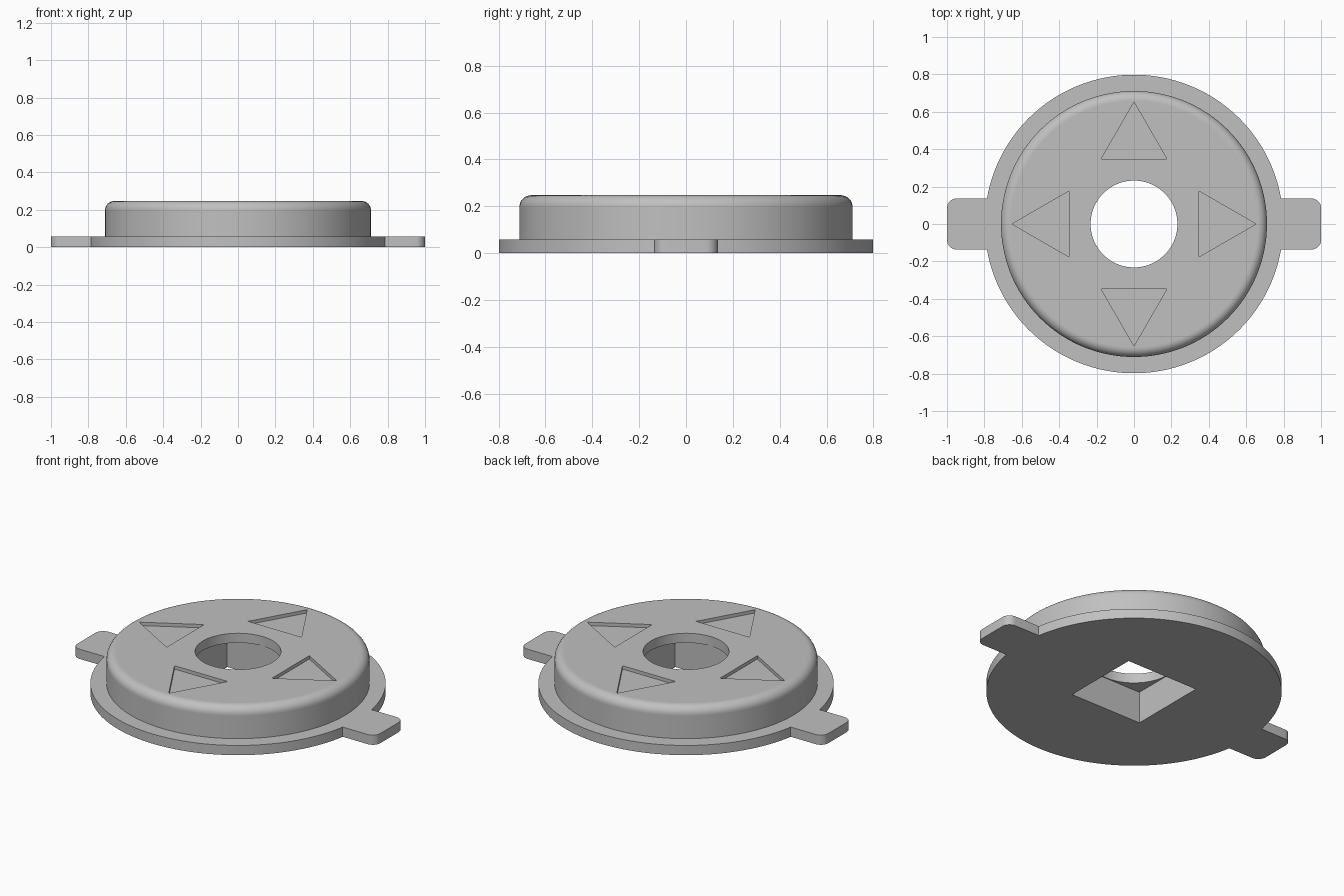
import bpy, bmesh
from math import pi, sin, cos, asin, radians

cube = bpy.data.objects.get("Cube")
if cube:
    bpy.data.objects.remove(cube, do_unlink=True)

FLANGE_R, FLANGE_TOP = 0.798, 0.058
BODY_R, TOP, FILLET = 0.711, 0.247, 0.05
TAB_HALF, TAB_ROUND = 0.136, 0.05
HOLE_R, POCKET_HALF, POCKET_TOP = 0.232, 0.237, 0.19

grey = bpy.data.materials.new("plain grey")
grey.use_nodes = True
grey.diffuse_color = (0.53, 0.53, 0.53, 1)
grey.node_tree.nodes["Principled BSDF"].inputs["Base Color"].default_value = grey.diffuse_color


def arc(cx, cy, r, a, b, n):
    return [(cx + r * cos(a + (b - a) * i / n), cy + r * sin(a + (b - a) * i / n))
            for i in range(n + 1)]


def circle(r, n=128):
    return arc(0, 0, r, 0, 2 * pi, n)[:-1]


def loft(name, sections):
    """Closed solid through (outline, height) sections, from bottom to top."""
    bm = bmesh.new()
    rings = [[bm.verts.new((x, y, z)) for x, y in pts] for pts, z in sections]
    for low, high in zip(rings, rings[1:]):
        for i in range(len(low)):
            j = (i + 1) % len(low)
            bm.faces.new((low[i], low[j], high[j], high[i]))
    bm.faces.new(rings[0][::-1])
    bm.faces.new(rings[-1])
    bmesh.ops.recalc_face_normals(bm, faces=bm.faces)
    mesh = bpy.data.meshes.new(name)
    bm.to_mesh(mesh)
    bm.free()
    mesh.materials.append(grey)
    obj = bpy.data.objects.new(name, mesh)
    bpy.context.collection.objects.link(obj)
    return obj


def prism(name, outline, z0, z1):
    return loft(name, [(outline, z0), (outline, z1)])


def combine(target, other, operation):
    mod = target.modifiers.new(operation, 'BOOLEAN')
    mod.operation, mod.solver, mod.object = operation, 'EXACT', other
    bpy.context.view_layer.objects.active = target
    bpy.ops.object.modifier_apply(modifier=mod.name)
    bpy.data.objects.remove(other, do_unlink=True)


# Flange: round plate with a rounded tab on each side, one half turned to give the other
join = asin(TAB_HALF / FLANGE_R)
cx, cy = 1 - TAB_ROUND, TAB_HALF - TAB_ROUND
half = (arc(cx, -cy, TAB_ROUND, -pi / 2, 0, 8) + arc(cx, cy, TAB_ROUND, 0, pi / 2, 8)
        + arc(0, 0, FLANGE_R, join, pi - join, 60))
button = prism("flanged_button", half + [(-x, -y) for x, y in half], 0, FLANGE_TOP)

# Raised body with a rounded top edge
sections = [(circle(BODY_R), 0.03), (circle(BODY_R), TOP - FILLET - 0.004)]
for r, z in arc(BODY_R - FILLET, TOP - FILLET, FILLET, 0, pi / 2, 8):
    sections.append((circle(r), z))
sections.append((circle(BODY_R - FILLET - 0.003), TOP))
combine(button, loft("body", sections), 'UNION')

# Round hole through the top, square socket from below
combine(button, prism("hole_cutter", circle(HOLE_R, 96), -0.1, 0.4), 'DIFFERENCE')
square = [(sx * POCKET_HALF, sy * POCKET_HALF)
          for sx, sy in ((-1, -1), (1, -1), (1, 1), (-1, 1))]
combine(button, prism("socket_cutter", square, -0.1, POCKET_TOP), 'DIFFERENCE')

# Four engraved arrows pointing outward
for k in range(4):
    c, s = cos(k * pi / 2), sin(k * pi / 2)
    arrow = [(x * c - y * s, x * s + y * c)
             for x, y in ((0.652, 0), (0.347, 0.176), (0.347, -0.176))]
    combine(button, prism("arrow_cutter", arrow, TOP - 0.02, 0.4), 'DIFFERENCE')

# Smooth curved walls, crisp edges
bpy.ops.object.select_all(action='DESELECT')
button.select_set(True)
bpy.context.view_layer.objects.active = button
bpy.ops.object.shade_smooth_by_angle(angle=radians(30))
